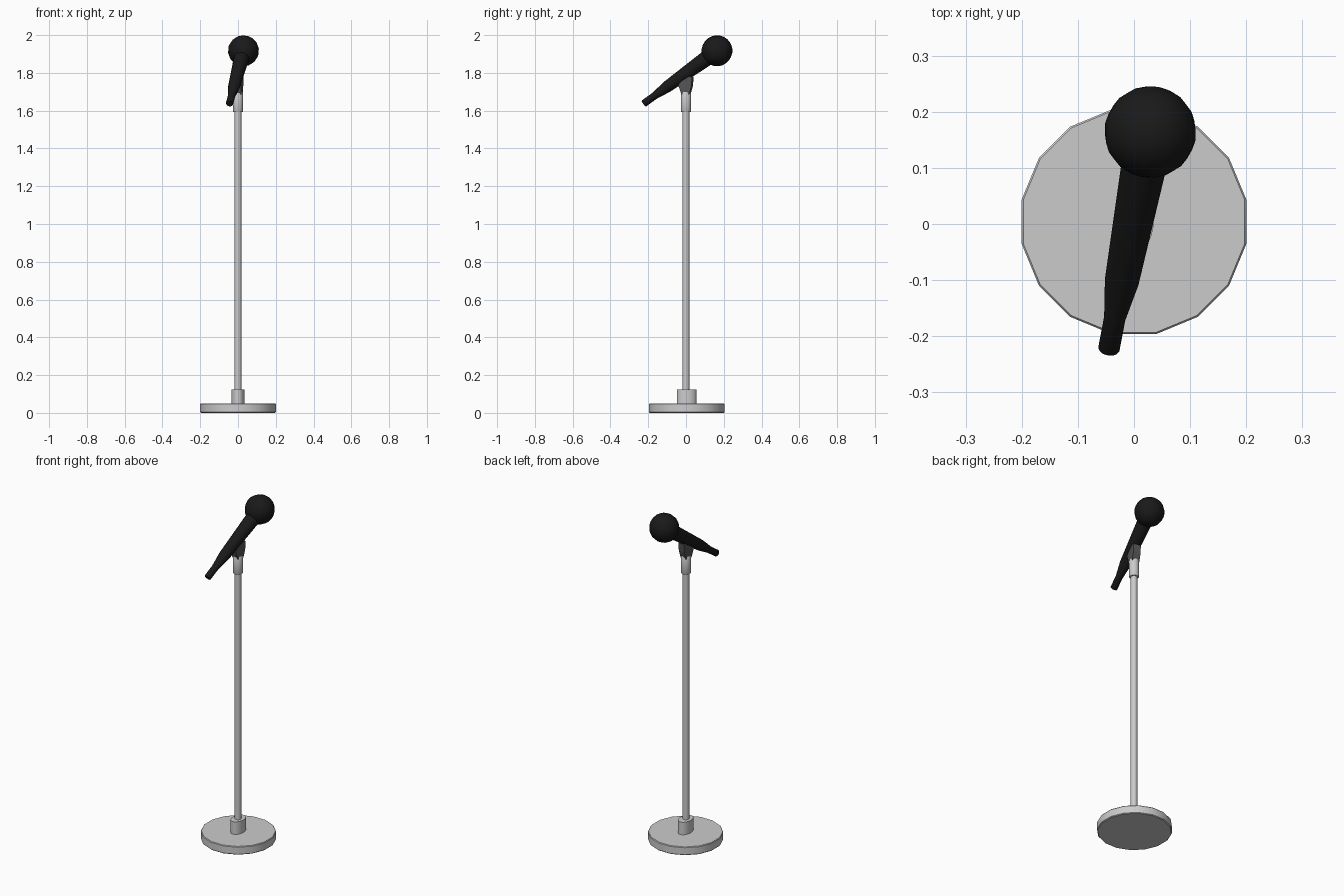
import bpy, math
from mathutils import Vector, Matrix

if "Cube" in bpy.data.objects:
    bpy.data.objects.remove(bpy.data.objects["Cube"])

def material(name, v):
    m = bpy.data.materials.new(name)
    m.diffuse_color = (v, v, v, 1)
    m.use_nodes = True
    m.node_tree.nodes["Principled BSDF"].inputs["Base Color"].default_value = m.diffuse_color
    return m

black = material("black", 0.01)
dark = material("dark_grey", 0.09)

def make(name, verts, faces, mat=None, smooth=True, angle=35):
    me = bpy.data.meshes.new(name)
    me.from_pydata(verts, [], faces)
    ob = bpy.data.objects.new(name, me)
    bpy.context.collection.objects.link(ob)
    if mat:
        me.materials.append(mat)
    bpy.ops.object.select_all(action='DESELECT')
    bpy.context.view_layer.objects.active = ob
    ob.select_set(True)
    if smooth:
        bpy.ops.object.shade_smooth_by_angle(angle=math.radians(angle))
    return ob

def lathe(name, profile, n=16, sy=1.0, y=0.0, mat=None, matrix=Matrix()):
    """Revolve (radius, height) points round z, capped at both ends."""
    verts, faces = [], []
    for r, z in profile:
        for i in range(n):
            a = 2 * math.pi * (i + 0.5) / n
            verts.append(matrix @ Vector((r * math.cos(a), r * sy * math.sin(a) + y, z)))
    for k in range(len(profile) - 1):
        for i in range(n):
            j = (i + 1) % n
            faces.append((k*n + i, k*n + j, (k+1)*n + j, (k+1)*n + i))
    faces.append(tuple(reversed(range(n))))
    top = (len(profile) - 1) * n
    faces.append(tuple(range(top, top + n)))
    return make(name, verts, faces, mat)

# Stand: round base, oval collar, pole and clutch sleeve
lathe("base", [(0.2, 0), (0.204, 0.004), (0.204, 0.046), (0.201, 0.05)], y=0.004)
lathe("base_collar", [(0.035, 0.045), (0.035, 0.125)], n=20, sy=1.5, y=0.003)
lathe("pole", [(0.018, 0.05), (0.018, 1.63)])
lathe("clutch_sleeve", [(0.025, 1.592), (0.028, 1.597), (0.028, 1.69), (0.024, 1.70)])

# Microphone axis, from tail to ball centre
tail = Vector((-0.045, -0.224, 1.637))
ball = Vector((0.029, 0.164, 1.917))
axis = ball - tail
frame = Matrix.Translation(tail) @ axis.to_track_quat('Z', 'Y').to_matrix().to_4x4()

# Clip wedge cradling the handle
side = [(-0.02, 1.685), (0.02, 1.685), (0.033, 1.73), (0.037, 1.778),
        (0.0, 1.785), (-0.038, 1.735)]
yaw = Matrix.Rotation(-math.atan2(axis.x, axis.y), 4, 'Z')
n = len(side)
verts = [yaw @ Vector((x, y, z)) for x in (-0.022, 0.022) for y, z in side]
faces = [tuple(reversed(range(n))), tuple(range(n, 2 * n))]
faces += [(i, (i + 1) % n, n + (i + 1) % n, n + i) for i in range(n)]
make("clip", verts, faces, dark, smooth=False)

# Microphone handle and ball grille
lathe("mic_handle", [(0.018, 0), (0.0195, 0.003), (0.0195, 0.072), (0.031, 0.155), (0.041, 0.415)],
      mat=black, matrix=frame)
bpy.ops.mesh.primitive_uv_sphere_add(segments=16, ring_count=12, radius=0.082)
grille = bpy.context.object
grille.name = "mic_grille"
grille.matrix_world = Matrix.Translation(axis * 0) @ frame @ Matrix.Translation((0, 0, axis.length))
grille.data.materials.append(black)
bpy.ops.object.shade_smooth()
